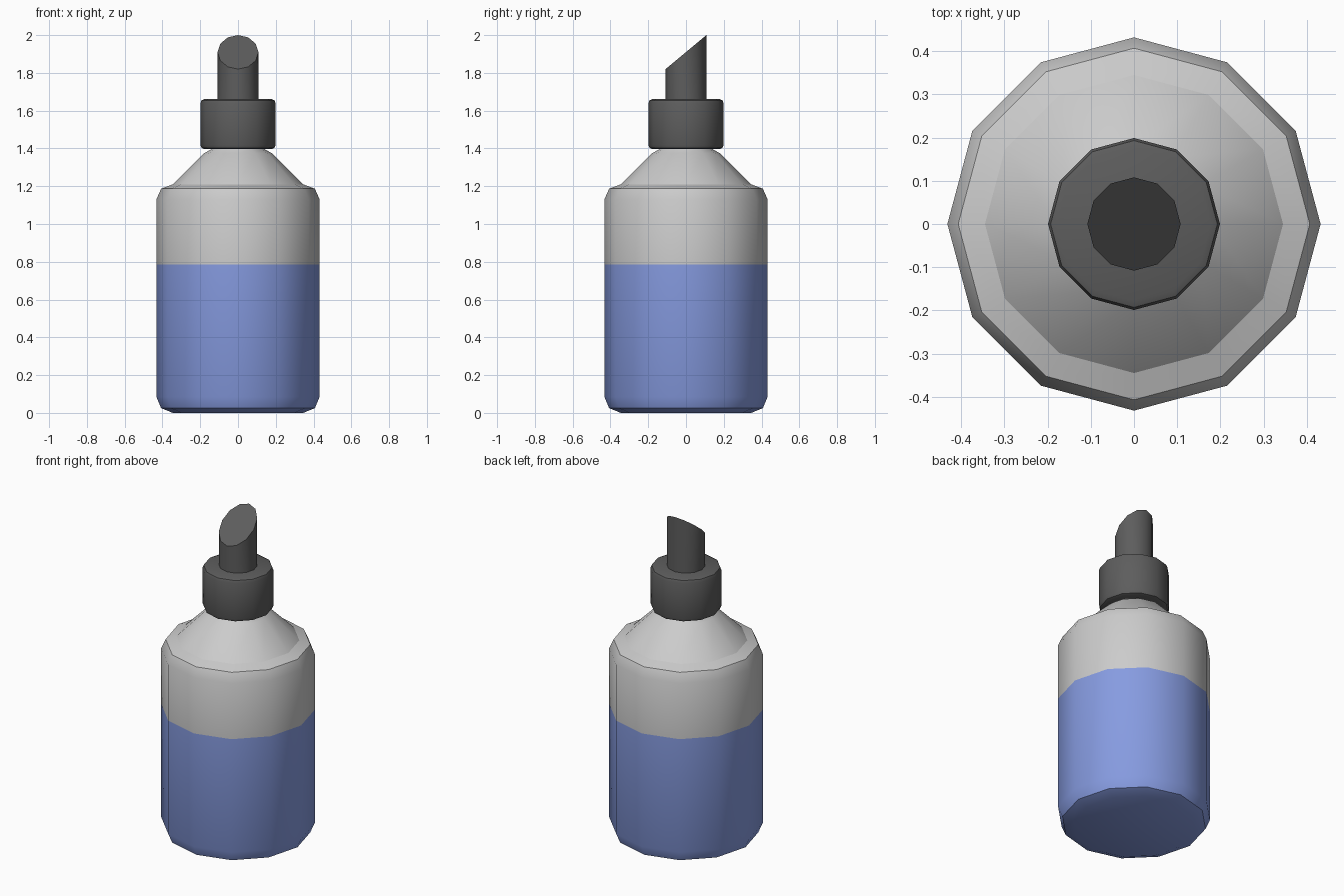
import bpy, bmesh, math

if "Cube" in bpy.data.objects:
    bpy.data.objects.remove(bpy.data.objects["Cube"])

SIDES = 12


def material(name, color):
    m = bpy.data.materials.new(name)
    m.diffuse_color = (*color, 1)
    m.use_nodes = True
    m.node_tree.nodes["Principled BSDF"].inputs["Base Color"].default_value = m.diffuse_color
    return m


def lathe(name, profile, mat=None, cap_bottom=True, cap_top=True, angle=40):
    """Revolve (radius, height) points into a 12-sided solid."""
    bm = bmesh.new()
    rings = [[bm.verts.new((r * math.cos(2 * math.pi * i / SIDES),
                            r * math.sin(2 * math.pi * i / SIDES), z))
              for i in range(SIDES)] for r, z in profile]
    for a, b in zip(rings, rings[1:]):
        for i in range(SIDES):
            j = (i + 1) % SIDES
            bm.faces.new((a[i], a[j], b[j], b[i]))
    if cap_bottom:
        bm.faces.new(rings[0][::-1])
    if cap_top:
        bm.faces.new(rings[-1])
    me = bpy.data.meshes.new(name)
    bm.to_mesh(me)
    bm.free()
    ob = bpy.data.objects.new(name, me)
    bpy.context.collection.objects.link(ob)
    if mat:
        me.materials.append(mat)
    bpy.ops.object.select_all(action='DESELECT')
    ob.select_set(True)
    bpy.context.view_layer.objects.active = ob
    bpy.ops.object.shade_smooth_by_angle(angle=math.radians(angle))
    return ob


blue = material("blue", (0.24, 0.33, 0.75))
dark = material("dark_grey", (0.11, 0.11, 0.11))

# Bottle body: blue filled half below, grey half above
lathe("lower_body", [(0.345, 0), (0.407, 0.025), (0.432, 0.085), (0.432, 0.785)],
      blue, cap_top=False)
lathe("upper_body", [(0.432, 0.785), (0.432, 1.13), (0.407, 1.187), (0.345, 1.21)],
      cap_bottom=False, cap_top=False)

# Sloping shoulder and neck running up into the cap
lathe("shoulder", [(0.345, 1.21), (0.18, 1.375), (0.145, 1.393), (0.13, 1.42)],
      cap_bottom=False)

# Screw cap with rounded rims
lathe("cap", [(0.178, 1.397), (0.193, 1.403), (0.199, 1.418),
              (0.199, 1.64), (0.193, 1.655), (0.178, 1.661)], dark)

# Nozzle with a tip cut at a slant, low at the front
R = 0.108
nozzle = lathe("nozzle", [(R, 1.655), (R, 1.91)], dark)
for v in nozzle.data.vertices:
    if v.co.z > 1.8:
        v.co.z = 1.91 + v.co.y / R * 0.09
